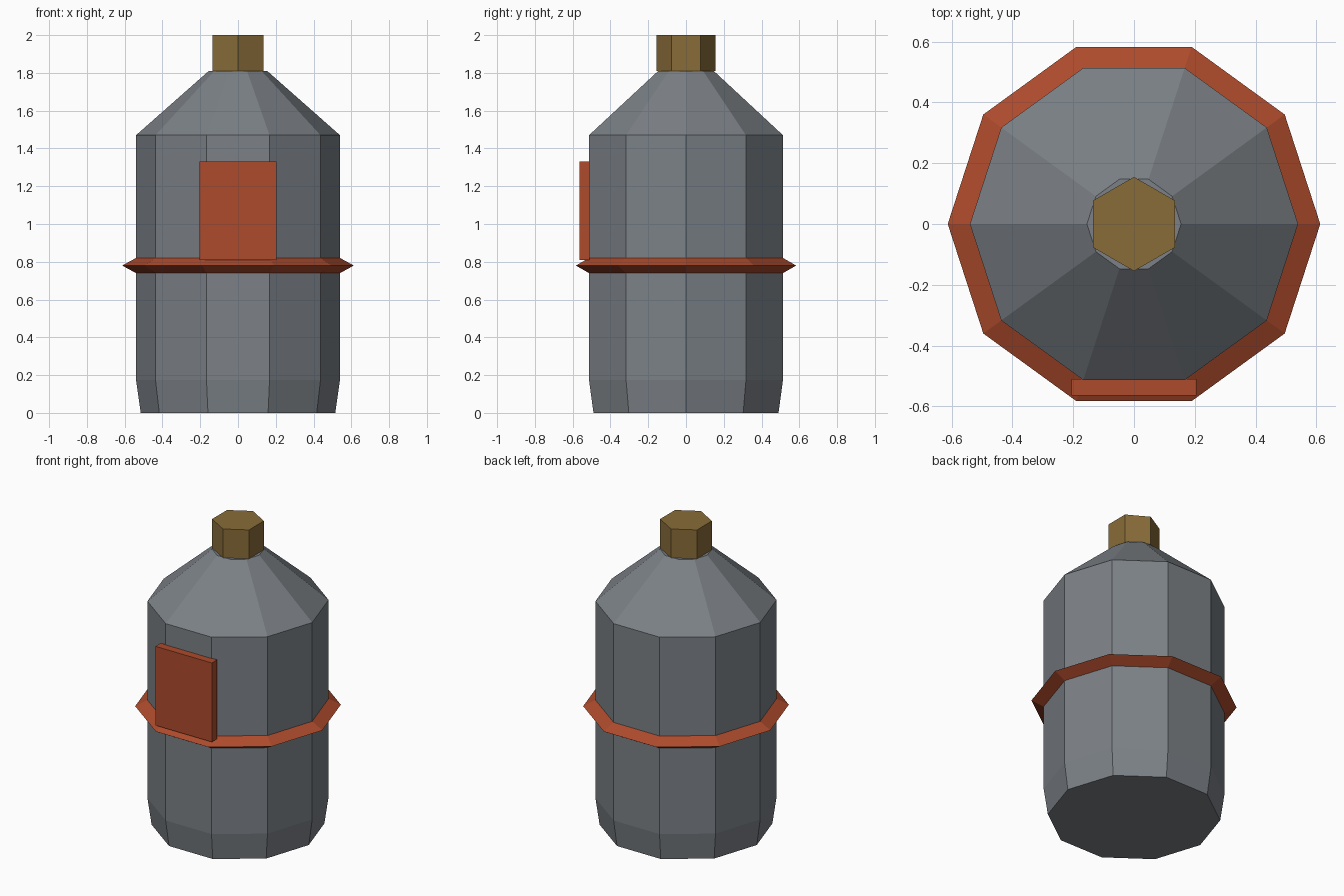
import bpy, bmesh
from math import cos, sin, pi

if "Cube" in bpy.data.objects:
    bpy.data.objects.remove(bpy.data.objects["Cube"])


def material(name, rgb):
    mat = bpy.data.materials.new(name)
    mat.diffuse_color = (*rgb, 1)
    mat.use_nodes = True
    mat.node_tree.nodes["Principled BSDF"].inputs["Base Color"].default_value = mat.diffuse_color
    return mat


def lathe(name, profile, sides, mat, start=0.0, closed=False):
    """Flat-faced turned part from (radius, z) points; closed joins the profile into a ring."""
    bm = bmesh.new()
    rings = [[bm.verts.new((r * cos(start + 2 * pi * i / sides),
                            r * sin(start + 2 * pi * i / sides), z))
              for i in range(sides)] for r, z in profile]
    pairs = list(zip(rings, rings[1:]))
    if closed:
        pairs.append((rings[-1], rings[0]))
    else:
        bm.faces.new(rings[0])
        bm.faces.new(rings[-1])
    for low, high in pairs:
        for i in range(sides):
            j = (i + 1) % sides
            bm.faces.new((low[i], low[j], high[j], high[i]))
    bmesh.ops.recalc_face_normals(bm, faces=bm.faces)
    mesh = bpy.data.meshes.new(name)
    bm.to_mesh(mesh)
    bm.free()
    mesh.materials.append(mat)
    obj = bpy.data.objects.new(name, mesh)
    bpy.context.collection.objects.link(obj)
    return obj


steel = material("steel", (0.20, 0.22, 0.24))
red = material("red", (0.42, 0.07, 0.025))
brass = material("brass", (0.25, 0.15, 0.04))

# Ten-sided canister with tapered foot and sloping shoulder
lathe("canister_body", [(0.515, 0), (0.54, 0.175), (0.54, 1.47), (0.155, 1.81)], 10, steel)

# Diamond-section band around the middle
lathe("band", [(0.54, 0.74), (0.613, 0.78), (0.54, 0.82), (0.467, 0.78)], 10, red, closed=True)

# Hexagonal cap
lathe("cap", [(0.155, 1.81), (0.155, 2.0)], 6, brass, start=pi / 2)

# Label plate on the front face
bpy.ops.mesh.primitive_cube_add(size=1, location=(0, -0.5375, 1.07))
plate = bpy.context.object
plate.name = "front_plate"
plate.scale = (0.41, 0.055, 0.52)
plate.data.materials.append(red)
